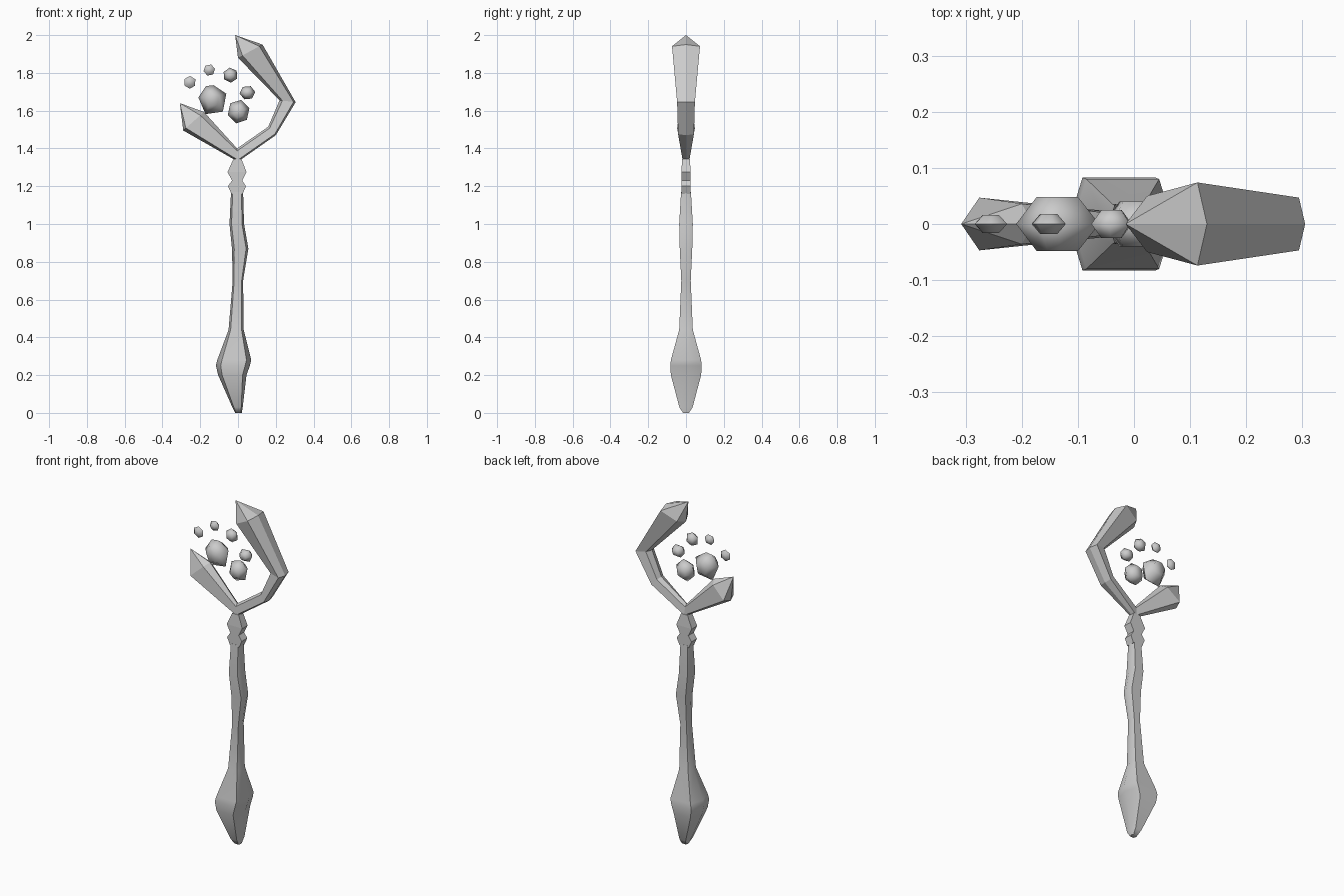
import bpy, bmesh, math

cube = bpy.data.objects.get("Cube")
if cube:
    bpy.data.objects.remove(cube, do_unlink=True)

stone = bpy.data.materials.new("stone_grey")
stone.use_nodes = True
stone.diffuse_color = (0.6, 0.6, 0.6, 1)
stone.node_tree.nodes["Principled BSDF"].inputs["Base Color"].default_value = stone.diffuse_color


def loft(name, rings, tip=None, smooth=None):
    """Skin a list of equal rings, ending in a cap or a pointed tip."""
    bm = bmesh.new()
    loops = [[bm.verts.new(p) for p in ring] for ring in rings]
    n = len(loops[0])
    for a, b in zip(loops, loops[1:]):
        for i in range(n):
            j = (i + 1) % n
            bm.faces.new((a[i], a[j], b[j], b[i]))
    bm.faces.new(loops[0])
    if tip:
        t = bm.verts.new(tip)
        for i in range(n):
            bm.faces.new((loops[-1][i], loops[-1][(i + 1) % n], t))
    else:
        bm.faces.new(loops[-1])
    bmesh.ops.recalc_face_normals(bm, faces=bm.faces)
    mesh = bpy.data.meshes.new(name)
    bm.to_mesh(mesh)
    bm.free()
    mesh.materials.append(stone)
    obj = bpy.data.objects.new(name, mesh)
    bpy.context.collection.objects.link(obj)
    if smooth:
        bpy.ops.object.select_all(action='DESELECT')
        obj.select_set(True)
        bpy.context.view_layer.objects.active = obj
        bpy.ops.object.shade_smooth_by_angle(angle=math.radians(smooth))
    return obj


def hex_ring(z, left, right, depth):
    c, r = (left + right) / 2, (right - left) / 2
    f = r * 0.72
    return [(right, 0, z), (c + f, depth, z), (c - f, depth, z),
            (left, 0, z), (c - f, -depth, z), (c + f, -depth, z)]


def box_ring(z, left, right, depth):
    return [(right, depth, z), (left, depth, z), (left, -depth, z), (right, -depth, z)]


def prong_ring(outer, inner, wide, narrow):
    """Ridged section: outer ridge, wide shoulders, narrower inner edges, inner ridge."""
    def at(t, y):
        return (outer[0] + (inner[0] - outer[0]) * t, y, outer[1] + (inner[1] - outer[1]) * t)
    return [at(0, 0), at(.13, wide), at(.82, narrow), at(1, 0), at(.82, -narrow), at(.13, -wide)]


# Handle with its heavy pommel
loft("handle", [hex_ring(*s) for s in [
    (0, -.015, .02, .015), (.03, -.03, .025, .035), (.2, -.105, .045, .08),
    (.25, -.117, .063, .083), (.28, -.11, .07, .08), (.44, -.05, .03, .036),
    (.7, -.028, .027, .025), (.87, -.032, .055, .033), (1.0, -.045, .032, .036),
    (1.17, -.037, .027, .026)]], smooth=60)

# Notched collar
loft("collar", [box_ring(*s) for s in [
    (1.16, -.035, .025, .025), (1.2, -.053, .042, .025), (1.23, -.032, .022, .025),
    (1.275, -.055, .045, .025), (1.345, -.024, .018, .02)]])

# Long hooked prong
loft("long_prong", [
    prong_ring((.0, 1.33), (-.005, 1.4), .018, .015),
    prong_ring((.2, 1.47), (.16, 1.515), .042, .03),
    prong_ring((.305, 1.645), (.22, 1.655), .047, .035),
    prong_ring((.13, 1.95), (0, 1.88), .074, .05)], tip=(-.015, 0, 2.0))

# Short prong
loft("short_prong", [
    prong_ring((.0, 1.33), (-.005, 1.4), .018, .015),
    prong_ring((-.29, 1.495), (-.18, 1.593), .047, .036)], tip=(-.308, 0, 1.64))


def rock(name, outline, depth):
    cx = sum(p[0] for p in outline) / len(outline)
    cz = sum(p[1] for p in outline) / len(outline)
    rings = [[(cx + (x - cx) * s, y, cz + (z - cz) * s) for x, z in outline]
             for s, y in ((.5, -depth), (1, 0), (.5, depth))]
    loft(name, rings, smooth=70)


# Floating rocks between the prongs
rock("large_rock", [(-.21, 1.67), (-.17, 1.73), (-.13, 1.735), (-.062, 1.69),
                    (-.08, 1.595), (-.172, 1.582)], .048)
for i, (x, z, rx, rz, depth, turn) in enumerate([
        (.003, 1.595, .06, .064, .04, .3), (-.255, 1.75, .033, .034, .016, .5),
        (-.152, 1.815, .031, .031, .018, .2), (-.04, 1.788, .04, .04, .025, .6),
        (.05, 1.695, .042, .038, .028, .1)]):
    outline = [(x + rx * math.cos(turn + k * math.tau / 6),
                z + rz * math.sin(turn + k * math.tau / 6)) for k in range(6)]
    rock(f"small_rock_{i + 1}", outline, depth)
